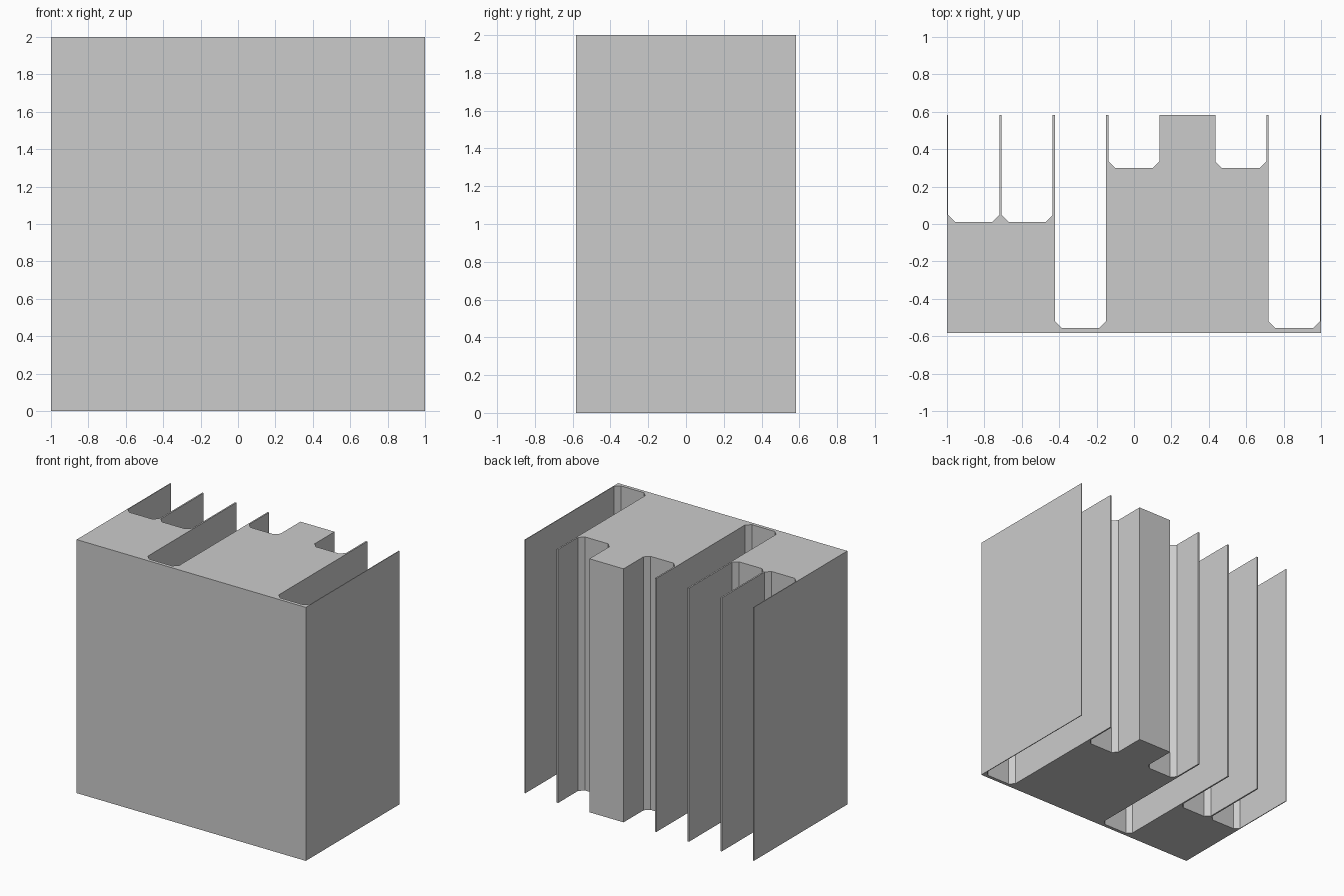
import bpy
import bmesh

if "Cube" in bpy.data.objects:
    bpy.data.objects.remove(bpy.data.objects["Cube"], do_unlink=True)

HALF_DEPTH = 0.583
HEIGHT = 2.0
FIN = 0.012       # fin thickness
CHAMFER = 0.036   # corner fillet at the foot of each well
# Floor of each well from left to right; None is the solid block
FLOORS = [0.012, 0.012, -0.556, 0.299, None, 0.299, -0.556]
PITCH = 2.0 / len(FLOORS)

# Plain grey material
grey = bpy.data.materials.new("light_grey")
grey.use_nodes = True
colour = (0.6, 0.6, 0.6, 1.0)
grey.diffuse_color = colour
grey.node_tree.nodes["Principled BSDF"].inputs["Base Color"].default_value = colour


def well_outline(index, floor):
    """Points of one well, traced from its +x side to its -x side."""
    x0 = -1 + index * PITCH + FIN / 2
    x1 = x0 + PITCH - FIN
    return [(x1, HALF_DEPTH), (x1, floor + CHAMFER), (x1 - CHAMFER, floor),
            (x0 + CHAMFER, floor), (x0, floor + CHAMFER), (x0, HALF_DEPTH)]


# Plan profile: flat front, then the wells along the back
profile = [(-1, -HALF_DEPTH), (1, -HALF_DEPTH), (1, HALF_DEPTH)]
for i in reversed(range(len(FLOORS))):
    if FLOORS[i] is not None:
        profile += well_outline(i, FLOORS[i])
profile.append((-1, HALF_DEPTH))

# Extrude the profile straight up
bm = bmesh.new()
base = bm.faces.new([bm.verts.new((x, y, 0)) for x, y in profile])
extruded = bmesh.ops.extrude_face_region(bm, geom=[base], use_keep_orig=True)
top = [g for g in extruded["geom"] if isinstance(g, bmesh.types.BMVert)]
bmesh.ops.translate(bm, verts=top, vec=(0, 0, HEIGHT))
bmesh.ops.recalc_face_normals(bm, faces=bm.faces)

mesh = bpy.data.meshes.new("diffuser_panel")
bm.to_mesh(mesh)
bm.free()
mesh.materials.append(grey)
panel = bpy.data.objects.new("diffuser_panel", mesh)
bpy.context.collection.objects.link(panel)
